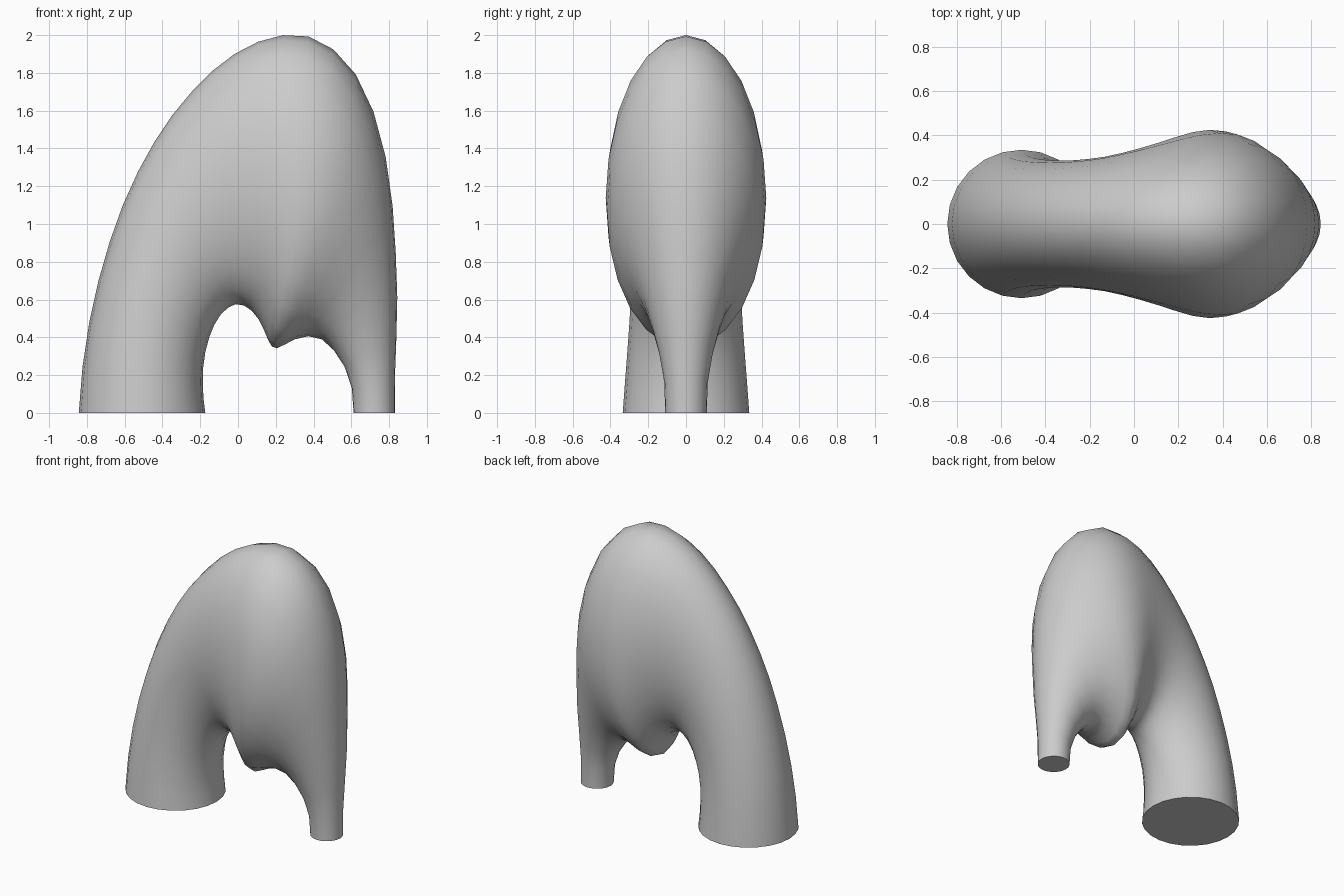
import bpy, bmesh
from math import sin, cos, pi

if "Cube" in bpy.data.objects:
    bpy.data.objects.remove(bpy.data.objects["Cube"])

# Half-ring arch: round section of varying radius swept over 180 degrees, stretched upward
CENTRE_X, RING, STRETCH, SIDES = 0.107, 0.615, 2.003, 24
radii = [.11, .115, .142, .182, .226, .282, .34, .388, .418, .425, .415, .392,
         .366, .342, .321, .304, .294, .288, .286, .288, .292, .30, .311, .323, .335]

bm = bmesh.new()
rings = []
for i, r in enumerate(radii):
    a = pi * i / (len(radii) - 1)
    ring = []
    for j in range(SIDES):
        b = 2 * pi * j / SIDES
        d = RING + r * cos(b)
        ring.append(bm.verts.new((CENTRE_X + d * cos(a), r * sin(b), d * sin(a) * STRETCH)))
    rings.append(ring)

# Skin between sections
for p, q in zip(rings, rings[1:]):
    for j in range(SIDES):
        k = (j + 1) % SIDES
        bm.faces.new((p[j], p[k], q[k], q[j]))

# Flat feet
bm.faces.new(rings[0])
bm.faces.new(rings[-1])
bmesh.ops.recalc_face_normals(bm, faces=bm.faces)

mesh = bpy.data.meshes.new("tapered_arch")
bm.to_mesh(mesh)
bm.free()
arch = bpy.data.objects.new("tapered_arch", mesh)
bpy.context.collection.objects.link(arch)
bpy.context.view_layer.objects.active = arch
arch.select_set(True)
bpy.ops.object.shade_smooth_by_angle(angle=pi / 3)
